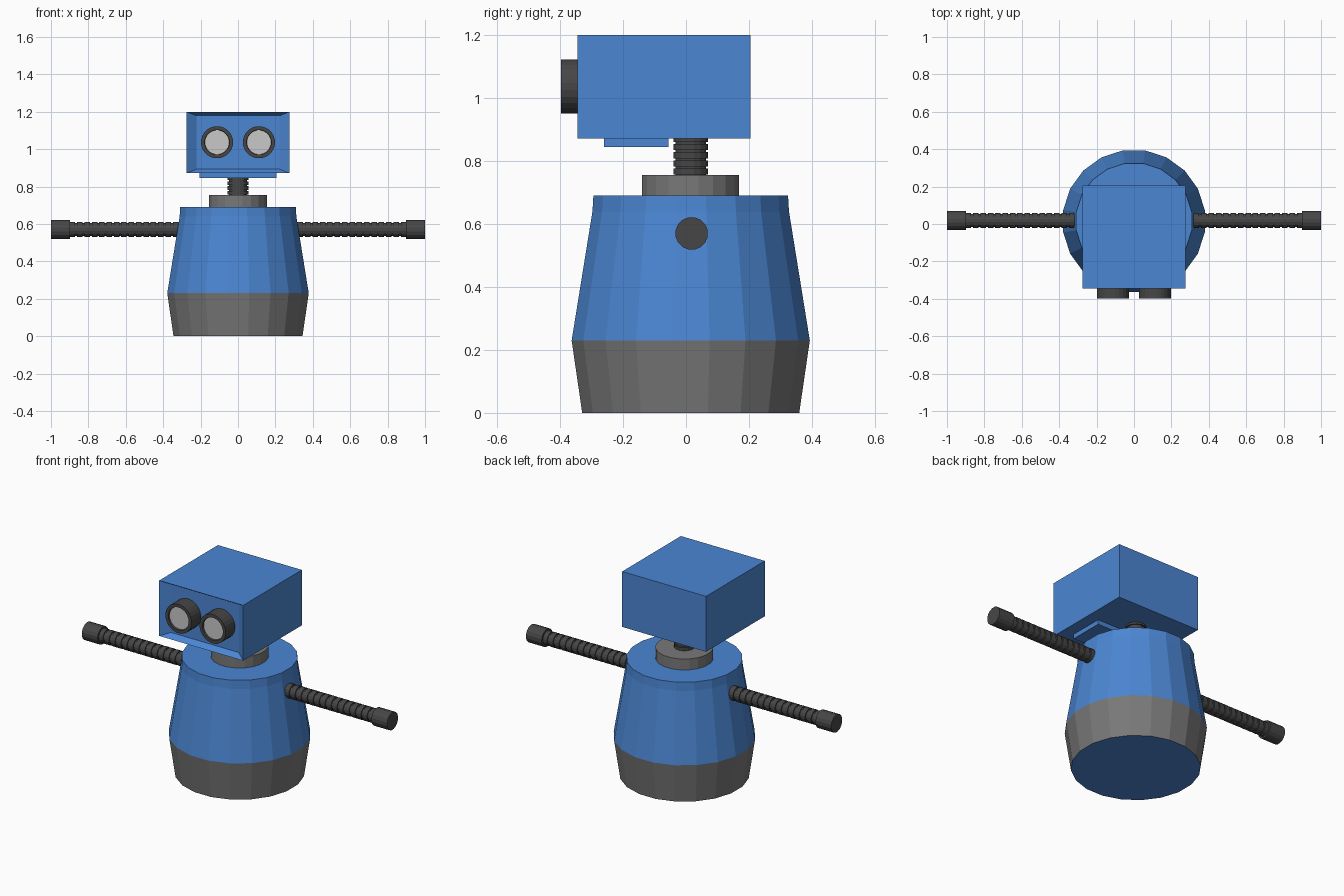
import bpy, bmesh, math
from mathutils import Vector

if "Cube" in bpy.data.objects:
    bpy.data.objects.remove(bpy.data.objects["Cube"])


def material(name, rgb):
    m = bpy.data.materials.new(name)
    m.diffuse_color = (*rgb, 1)
    m.use_nodes = True
    m.node_tree.nodes["Principled BSDF"].inputs["Base Color"].default_value = m.diffuse_color
    return m


BLUE = material("blue paint", (0.07, 0.24, 0.65))
GREY = material("mid grey metal", (0.19, 0.19, 0.19))
DARK = material("dark grey rubber", (0.062, 0.062, 0.062))
LENS = material("light grey lens", (0.58, 0.58, 0.58))
CY = 0.015  # depth position of the body axis


def finish(bm, name, mats):
    me = bpy.data.meshes.new(name)
    bm.to_mesh(me)
    bm.free()
    for m in mats:
        me.materials.append(m)
    ob = bpy.data.objects.new(name, me)
    bpy.context.collection.objects.link(ob)
    return ob


def lathe(name, profile, mats, sides, origin=(0, 0, 0), axis=(0, 0, 1), rule=None):
    """Turn (radius, height) points round an axis, with both ends capped."""
    bm = bmesh.new()
    rings = []
    for r, h in profile:
        angles = [2 * math.pi * (i + 0.5) / sides for i in range(sides)]
        rings.append([bm.verts.new((r * math.cos(a), r * math.sin(a), h)) for a in angles])
    for a, b in zip(rings, rings[1:]):
        for i in range(sides):
            j = (i + 1) % sides
            bm.faces.new((a[i], a[j], b[j], b[i]))
    bm.faces.new(rings[0][::-1])
    bm.faces.new(rings[-1])
    if rule:
        for f in bm.faces:
            f.material_index = rule(f)
    rot = Vector(axis).to_track_quat('Z', 'Y').to_matrix()
    for v in bm.verts:
        v.co = rot @ v.co + Vector(origin)
    return finish(bm, name, mats)


def ribs(start, end, count, outer, inner, groove=0.25):
    """Profile of a ribbed hose."""
    pitch = (end - start) / count
    pts = []
    for i in range(count):
        h = start + i * pitch
        pts += [(inner, h), (inner, h + groove * pitch), (outer, h + groove * pitch), (outer, h + pitch)]
    return pts


def box(name, lo, hi, mat):
    bm = bmesh.new()
    bmesh.ops.create_cube(bm, size=1)
    for v in bm.verts:
        v.co = [lo[k] + (v.co[k] + 0.5) * (hi[k] - lo[k]) for k in range(3)]
    return finish(bm, name, [mat])


# Body: grey lower band, blue above and underneath
lathe("body", [(0.349, 0), (0.383, 0.23), (0.316, 0.64), (0.313, 0.69)], [BLUE, GREY], 20, (0, CY, 0),
      rule=lambda f: int(0.01 < f.calc_center_median().z < 0.23))

# Collar and ribbed neck
lathe("collar", [(0.156, 0.685), (0.156, 0.755)], [GREY], 20, (0, CY, 0))
lathe("neck", ribs(0.75, 0.88, 5, 0.056, 0.05), [DARK], 16, (0, CY, 0))

# Head with a recessed face panel
head = box("head", (-0.275, -0.345, 0.872), (0.275, 0.205, 1.2), BLUE)
bm = bmesh.new()
bm.from_mesh(head.data)
bm.normal_update()
front = min(bm.faces, key=lambda f: f.calc_center_median().y)
bmesh.ops.inset_region(bm, faces=[front], thickness=0.03)
for v in front.verts:
    v.co.y += 0.035
    v.co.x = math.copysign(0.222, v.co.x)
bm.to_mesh(head.data)
bm.free()

# Plate under the head
box("chin_plate", (-0.205, -0.26, 0.845), (0.205, -0.055, 0.875), BLUE)

# Eyes and arms on both sides
for side, s in (("left", 1), ("right", -1)):
    lathe(side + "_eye", [(0.086, 0.3), (0.086, 0.397), (0.067, 0.397), (0.065, 0.388)], [DARK, LENS], 24,
          (s * 0.112, 0, 1.037), (0, -1, 0),
          rule=lambda f: int(len(f.verts) > 4 and f.calc_center_median().z > 0.35))
    lathe(side + "_arm", ribs(0.27, 0.9, 16, 0.041, 0.035), [DARK], 16, (0, CY + 0.003, 0.57), (s, 0, 0))
    lathe(side + "_hand", [(0.052, 0.897), (0.052, 1.0)], [DARK], 16, (0, CY + 0.003, 0.57), (s, 0, 0))
